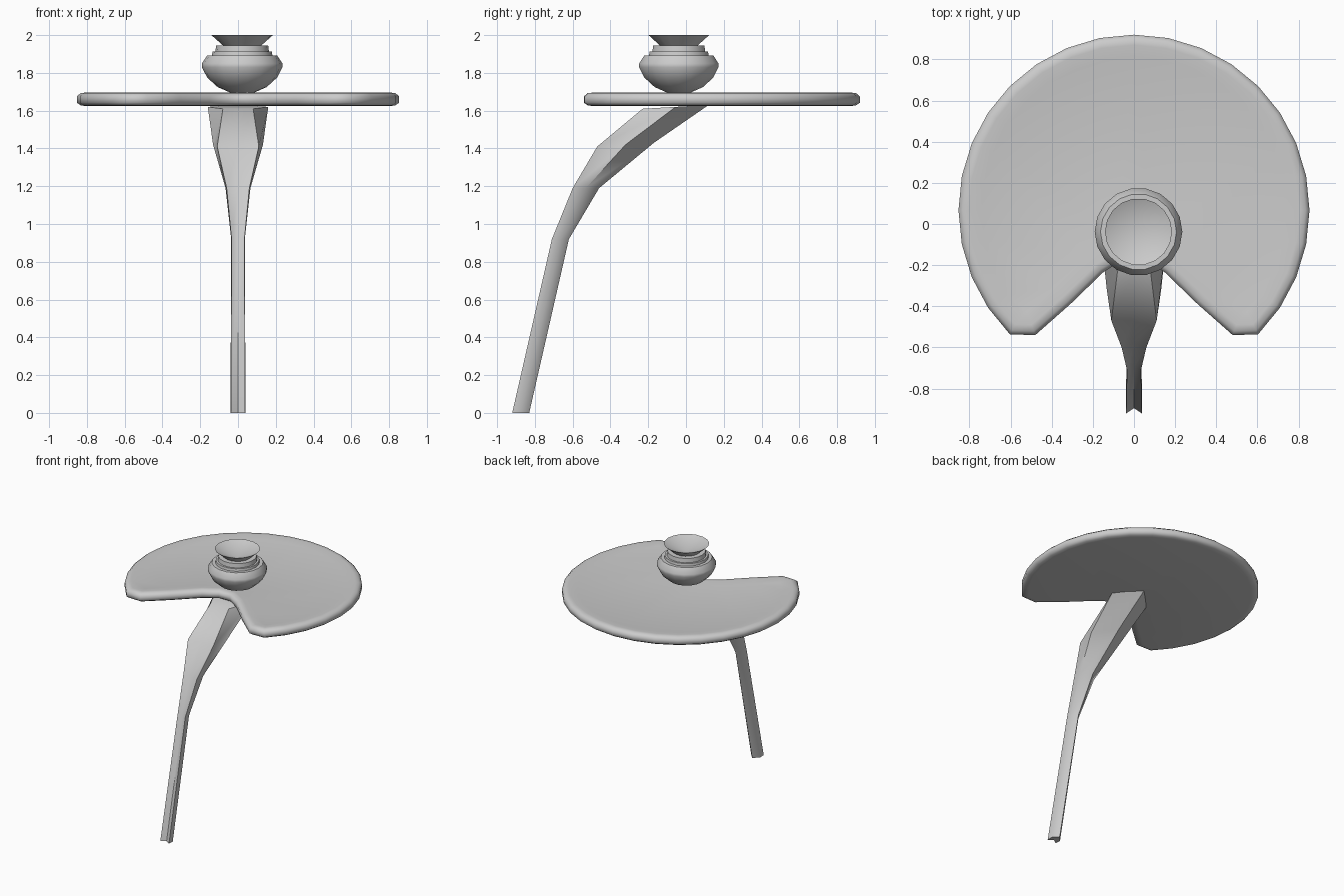
import bpy, bmesh
from math import sin, cos, pi, radians

cube = bpy.data.objects.get("Cube")
if cube:
    bpy.data.objects.remove(cube)

grey = bpy.data.materials.new("plain grey")
grey.use_nodes = True
colour = (0.6, 0.6, 0.6, 1)
grey.diffuse_color = colour
grey.node_tree.nodes["Principled BSDF"].inputs["Base Color"].default_value = colour


def finish(bm, name, angle):
    bmesh.ops.recalc_face_normals(bm, faces=bm.faces[:])
    mesh = bpy.data.meshes.new(name)
    bm.to_mesh(mesh)
    bm.free()
    obj = bpy.data.objects.new(name, mesh)
    mesh.materials.append(grey)
    bpy.context.collection.objects.link(obj)
    bpy.ops.object.select_all(action='DESELECT')
    obj.select_set(True)
    bpy.context.view_layer.objects.active = obj
    bpy.ops.object.shade_smooth_by_angle(angle=radians(angle))
    return obj


def bridge(bm, a, b):
    n = len(a)
    for i in range(n):
        j = (i + 1) % n
        bm.faces.new((a[i], a[j], b[j], b[i]))


# Round leaf with a notch at the front and a soft raised rim
bm = bmesh.new()
steps = 24
outline = []
for i in range(steps + 1):
    t = radians(-45 + 270 * i / steps)
    outline.append((0.853 * cos(t), 0.067 + 0.853 * sin(t)))
notch = [(-0.48, -0.54), (-0.31, -0.39), (-0.15, -0.235), (-0.05, -0.17)]
outline += notch + [(-x, y) for x, y in reversed(notch)]
low = [bm.verts.new((x, y, 1.642)) for x, y in outline]
high = [bm.verts.new((x, y, 1.676)) for x, y in outline]
bridge(bm, low, high)
top = bm.faces.new(high)
bottom = bm.faces.new(low[::-1])
bm.normal_update()
for face, insets in ((top, ((0.02, 0.017), (0.03, 0.003), (0.06, -0.011))),
                     (bottom, ((0.02, 0.014), (0.03, 0.004)))):
    for thickness, depth in insets:
        bmesh.ops.inset_individual(bm, faces=[face], thickness=thickness,
                                   depth=depth, use_even_offset=True)
bmesh.ops.triangulate(bm, faces=[top, bottom])
finish(bm, "leaf", 60)

# Curved stalk: grooved front, keeled back, widening under the leaf
# front y, front z, back y, back z, front half width, side half width, groove
stations = [
    (-0.92, 0.00, -0.83, 0.00, 0.038, 0.04, 0.025),
    (-0.71, 0.92, -0.62, 0.92, 0.034, 0.036, 0.02),
    (-0.60, 1.19, -0.46, 1.19, 0.06, 0.066, 0.02),
    (-0.47, 1.41, -0.17, 1.43, 0.11, 0.132, 0.01),
    (-0.23, 1.61, 0.12, 1.63, 0.08, 0.16, 0.0),
]
bm = bmesh.new()
rings = []
for fy, fz, by, bz, wf, ws, groove in stations:
    my, mz = (fy + by) / 2, (fz + bz) / 2
    pts = [(0, fy + groove, fz), (wf, fy, fz), (ws, my, mz),
           (0, by, bz), (-ws, my, mz), (-wf, fy, fz)]
    rings.append([bm.verts.new(p) for p in pts])
for a, b in zip(rings, rings[1:]):
    bridge(bm, a, b)
bm.faces.new(rings[0])
bm.faces.new(rings[-1])
finish(bm, "stalk", 50)

# Turned pot with collar, flared mouth and funnel-shaped inside
profile = [(0.0, 1.675), (0.05, 1.69), (0.13, 1.725), (0.185, 1.775),
           (0.213, 1.83), (0.213, 1.85), (0.185, 1.893), (0.16, 1.893),
           (0.157, 1.912), (0.142, 1.912), (0.138, 1.944), (0.1, 1.944),
           (0.163, 2.0), (0.0, 1.93)]
sides = 18
bm = bmesh.new()
rings = [[bm.verts.new((0.022 + r * cos(2 * pi * i / sides),
                        -0.038 + r * sin(2 * pi * i / sides), z))
          for i in range(sides)] for r, z in profile]
for a, b in zip(rings, rings[1:]):
    bridge(bm, a, b)
bmesh.ops.remove_doubles(bm, verts=bm.verts[:], dist=0.0005)
finish(bm, "pot", 45)
